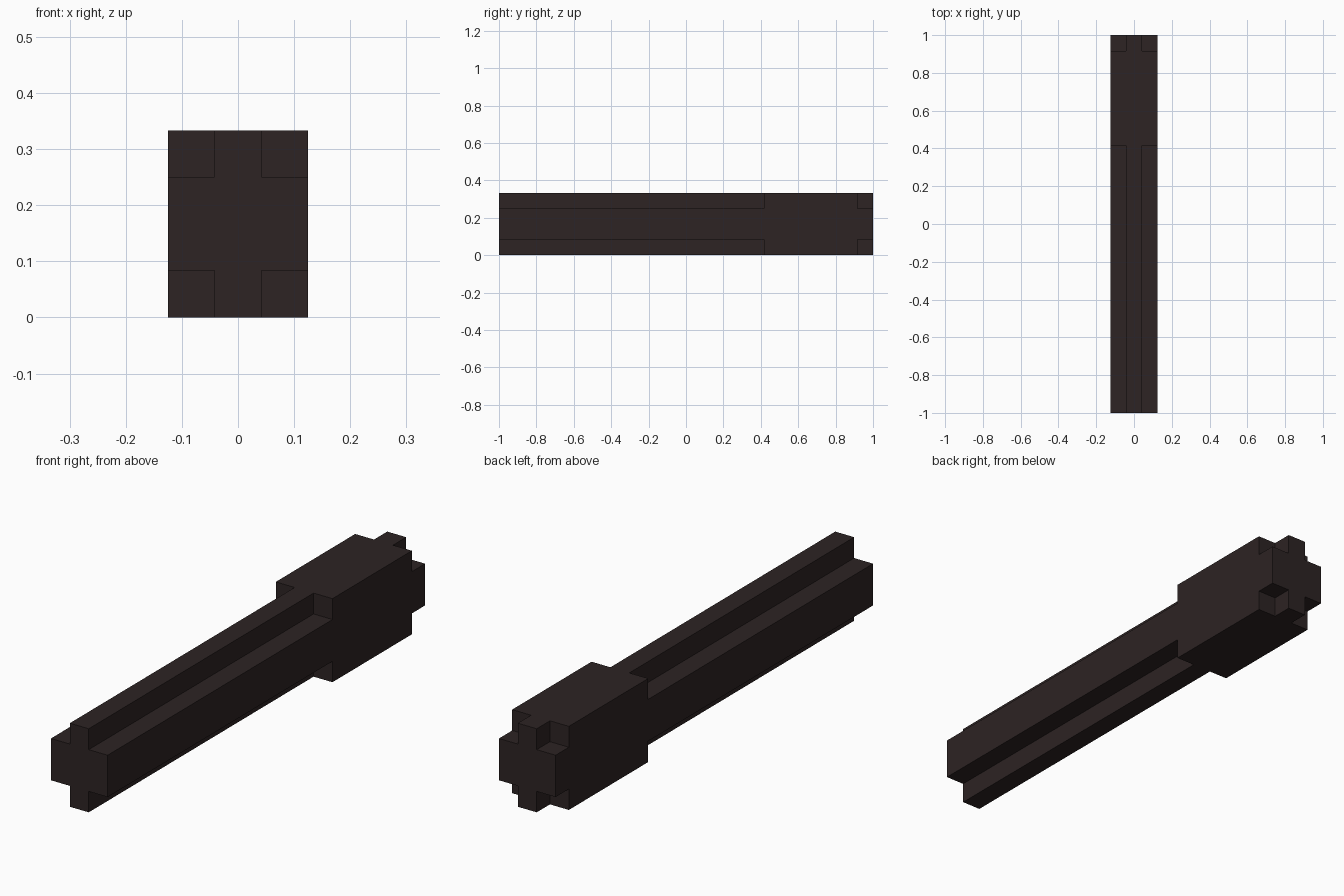
import bpy, bmesh, math
from itertools import product

if "Cube" in bpy.data.objects:
    bpy.data.objects.remove(bpy.data.objects["Cube"])

# Cut positions that divide the bar into blocks along each axis
CUTS = (
    (-0.125, -0.0417, 0.0417, 0.125),
    (-1.0, 0.4167, 0.9167, 1.0),
    (0.0, 0.0833, 0.25, 0.3333),
)


def solid(c):
    """Cross section all along, filled out to a full rectangle at the head."""
    if min(c) < 0 or max(c) > 2:
        return False
    x, y, z = c
    return y == 1 or x == 1 or z == 1


dark = bpy.data.materials.new("dark brown")
dark.diffuse_color = (0.026, 0.017, 0.017, 1.0)
dark.use_nodes = True
dark.node_tree.nodes["Principled BSDF"].inputs["Base Color"].default_value = dark.diffuse_color

# Grooved shaft and head as one closed skin
bm = bmesh.new()
for cell in product(range(3), repeat=3):
    if not solid(cell):
        continue
    for axis, side in product(range(3), (0, 1)):
        neighbour = list(cell)
        neighbour[axis] += 2 * side - 1
        if solid(neighbour):
            continue
        u, v = (axis + 1) % 3, (axis + 2) % 3
        corners = []
        for du, dv in ((0, 0), (1, 0), (1, 1), (0, 1)):
            i = list(cell)
            i[axis] += side
            i[u] += du
            i[v] += dv
            corners.append(bm.verts.new([CUTS[k][i[k]] for k in range(3)]))
        bm.faces.new(corners if side else corners[::-1])

# Join the blocks and merge flat areas into single faces
bmesh.ops.remove_doubles(bm, verts=bm.verts[:], dist=1e-4)
bmesh.ops.dissolve_limit(bm, angle_limit=math.radians(1),
                         verts=bm.verts[:], edges=bm.edges[:])
bmesh.ops.recalc_face_normals(bm, faces=bm.faces[:])

mesh = bpy.data.meshes.new("grooved_handle")
bm.to_mesh(mesh)
bm.free()
mesh.materials.append(dark)
bpy.context.collection.objects.link(bpy.data.objects.new("grooved_handle", mesh))
